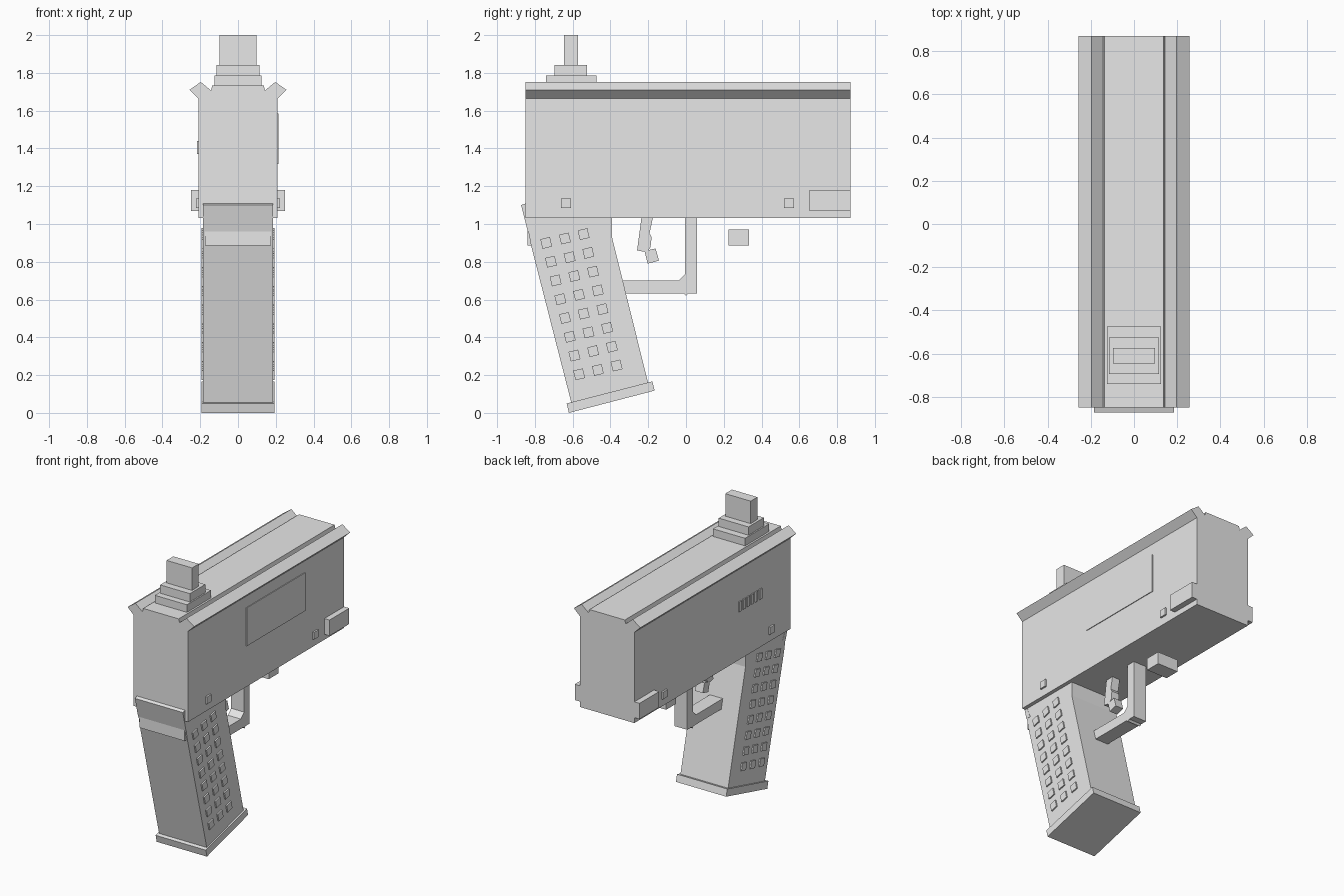
import bpy, bmesh, math
from mathutils import Vector, Matrix

if "Cube" in bpy.data.objects:
    bpy.data.objects.remove(bpy.data.objects["Cube"])

grey = bpy.data.materials.new("plain_grey")
grey.diffuse_color = (0.8, 0.8, 0.8, 1)
grey.use_nodes = True
grey.node_tree.nodes["Principled BSDF"].inputs["Base Color"].default_value = grey.diffuse_color


def finish(name, bm):
    bmesh.ops.recalc_face_normals(bm, faces=bm.faces)
    me = bpy.data.meshes.new(name)
    bm.to_mesh(me)
    bm.free()
    me.materials.append(grey)
    ob = bpy.data.objects.new(name, me)
    bpy.context.collection.objects.link(ob)
    return ob


def add_box(bm, x, y, z, tilt=0):
    """Box from (min, max) ranges, tilted about x around its own centre."""
    c = Vector([(a + b) / 2 for a, b in (x, y, z)])
    s = [b - a for a, b in (x, y, z)]
    m = Matrix.Translation(c) @ Matrix.Rotation(tilt, 4, 'X') @ Matrix.Diagonal((*s, 1))
    bmesh.ops.create_cube(bm, size=1, matrix=m)


def box(name, *ranges):
    bm = bmesh.new()
    add_box(bm, *ranges)
    return finish(name, bm)


def prism(name, pts, start, offset):
    """Extrude a closed outline; start maps a 2D point to 3D."""
    bm = bmesh.new()
    f = bm.faces.new([bm.verts.new(start(*p)) for p in pts])
    r = bmesh.ops.extrude_face_region(bm, geom=[f])
    bmesh.ops.translate(bm, vec=offset, verts=[v for v in r["geom"] if isinstance(v, bmesh.types.BMVert)])
    return finish(name, bm)


def side_prism(name, half, pts):
    return prism(name, pts, lambda y, z: (-half, y, z), (2 * half, 0, 0))


# Receiver with flared top rails, extruded along its length
half = [(0.21, 1.032), (0.21, 1.665), (0.257, 1.71), (0.197, 1.752), (0.143, 1.707), (0.137, 1.732)]
outline = half + [(-x, z) for x, z in reversed(half)]
prism("receiver", outline, lambda x, z: (x, -0.85, z), (0, 1.72, 0))

# Stepped rear sight
box("sight_base", (-0.124, 0.124), (-0.74, -0.475), (1.72, 1.785))
box("sight_step", (-0.115, 0.115), (-0.695, -0.525), (1.78, 1.843))
box("sight_blade", (-0.098, 0.098), (-0.647, -0.573), (1.84, 2.0))

# Side blocks and pins on both sides
for side, s in (("right", 1), ("left", -1)):
    span = lambda a, b: tuple(sorted((s * a, s * b)))
    box("muzzle_block_" + side, span(0.2, 0.25), (0.653, 0.87), (1.07, 1.18))
    for i, y in enumerate((-0.635, 0.546)):
        box(f"pin_{side}_{i}", span(0.2, 0.222), (y - 0.026, y + 0.026), (1.086, 1.136))

# Thin plate on the right, vent ribs on the left
box("side_plate", (0.205, 0.215), (-0.21, 0.435), (1.318, 1.585))
bm = bmesh.new()
for i in range(6):
    y = -0.53 + i * 0.045
    add_box(bm, (-0.218, -0.205), (y, y + 0.027), (1.37, 1.44))
finish("vent_ribs", bm)

# Raked grip and its foot plate
side_prism("grip", 0.184, [(-0.606, 0.05), (-0.82, 0.885), (-0.85, 1.04), (-0.393, 1.04),
                           (-0.393, 0.935), (-0.2, 0.155)])
side_prism("foot_plate", 0.194, [(-0.62, 0.0), (-0.166, 0.118), (-0.178, 0.167), (-0.632, 0.05)])

# Tang behind the grip
side_prism("tang", 0.185, [(-0.873, 1.1), (-0.85, 1.108), (-0.82, 1.0), (-0.80, 0.96), (-0.838, 0.96)])
box("tang_base", (-0.175, 0.175), (-0.838, -0.76), (0.885, 1.035))

# Raised grip studs, 8 rows of 3 on each side
bm = bmesh.new()
tilt = math.atan2(0.24, 1)
for s in (-1, 1):
    x = sorted((s * 0.18, s * 0.193))
    for r in range(8):
        for c in range(3):
            y = -0.74 + c * 0.099 + r * 0.0249
            z = 0.9 + c * 0.0233 - r * 0.0994
            add_box(bm, x, (y - 0.026, y + 0.026), (z - 0.026, z + 0.026), tilt)
finish("grip_studs", bm)

# Trigger guard, trigger and the small block ahead of it
side_prism("trigger_guard", 0.05, [(-0.36, 0.632), (-0.012, 0.632), (0.0, 0.62), (0.012, 0.632),
                                   (0.058, 0.632), (0.058, 1.04), (-0.004, 1.04), (-0.004, 0.735),
                                   (-0.04, 0.7), (-0.36, 0.7)])
side_prism("trigger", 0.03, [(-0.235, 1.04), (-0.174, 1.04), (-0.193, 0.95), (-0.182, 0.93),
                             (-0.188, 0.876), (-0.2, 0.862), (-0.161, 0.87), (-0.143, 0.806),
                             (-0.203, 0.79), (-0.219, 0.853), (-0.259, 0.86)])
box("front_block", (-0.08, 0.08), (0.225, 0.333), (0.885, 0.97))
